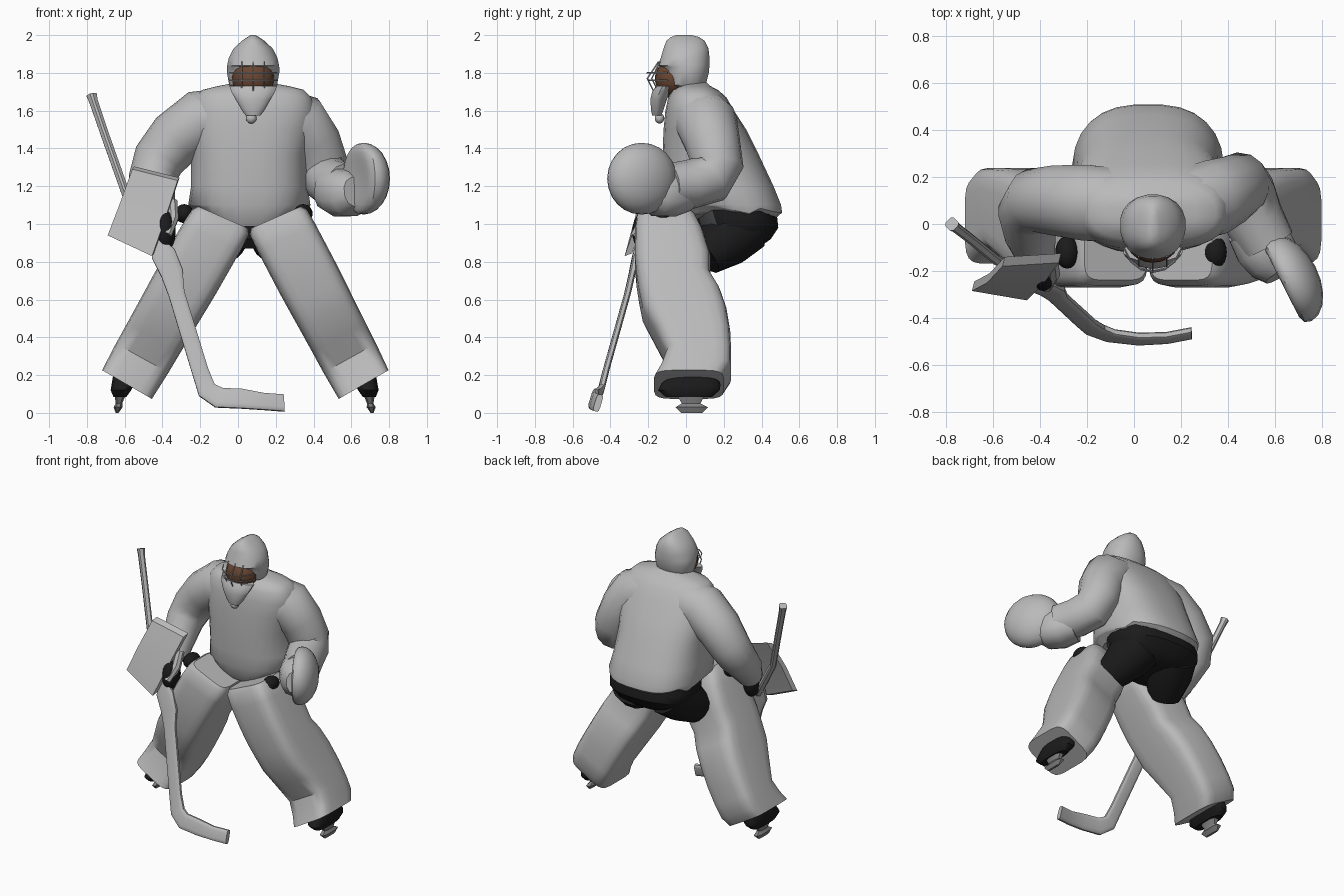
import bpy, bmesh, math
from mathutils import Vector as V, Matrix


def material(name, r, g, b):
    m = bpy.data.materials.new(name)
    m.diffuse_color = (r, g, b, 1)
    return m


GREY = material("light grey", 0.49, 0.49, 0.49)
BLACK = material("black", 0.011, 0.011, 0.011)
CHARCOAL = material("charcoal", 0.06, 0.065, 0.07)
SKIN = material("brown skin", 0.14, 0.06, 0.032)
STEEL = material("steel grey", 0.22, 0.22, 0.22)


def finish(name, bm, mats):
    bmesh.ops.recalc_face_normals(bm, faces=bm.faces)
    me = bpy.data.meshes.new(name)
    bm.to_mesh(me)
    bm.free()
    for m in mats:
        me.materials.append(m)
    for p in me.polygons:
        p.use_smooth = True
    me.set_sharp_from_angle(angle=math.radians(38))
    ob = bpy.data.objects.new(name, me)
    bpy.context.collection.objects.link(ob)
    return ob


def ring(c, u, v, n=16, p=2.0):
    """Superellipse section around c with half axes u and v."""
    c, u, v, pts = V(c), V(u), V(v), []
    for i in range(n):
        a = 2 * math.pi * (i + 0.5) / n
        x, y = math.cos(a), math.sin(a)
        x = math.copysign(abs(x) ** (2 / p), x)
        y = math.copysign(abs(y) ** (2 / p), y)
        pts.append(c + u * x + v * y)
    return pts


def loft(name, rings, *mats):
    bm = bmesh.new()
    vs = [[bm.verts.new(q) for q in r] for r in rings]
    n = len(vs[0])
    for a, b in zip(vs, vs[1:]):
        for i in range(n):
            j = (i + 1) % n
            bm.faces.new((a[i], a[j], b[j], b[i]))
    bm.faces.new(vs[0])
    bm.faces.new(vs[-1])
    return finish(name, bm, mats)


def stack(name, rows, mat, n=20, p=2.0):
    """Level sections: (z, centre x, half width, y front, y back)."""
    return loft(name, [ring((cx, (y0 + y1) / 2, z), (hx, 0, 0), (0, (y1 - y0) / 2, 0), n, p)
                       for z, cx, hx, y0, y1 in rows], mat)


def tube(name, path, mat, n=14, p=2.0):
    """Sections along a path of (x, y, z, radius)."""
    pts = [V(q[:3]) for q in path]
    rings, last = [], None
    for i, q in enumerate(path):
        t = (pts[min(i + 1, len(pts) - 1)] - pts[max(i - 1, 0)]).normalized()
        rot = t.to_track_quat('Z', 'Y') if last is None else last[0].rotation_difference(t) @ last[1]
        last = (t, rot)
        rings.append(ring(pts[i], rot @ V((q[3], 0, 0)), rot @ V((0, q[3], 0)), n, p))
    return loft(name, rings, mat)


def ball(name, c, size, mat, turn=0.0, shape=None):
    bm = bmesh.new()
    bmesh.ops.create_uvsphere(bm, u_segments=20, v_segments=12, radius=1)
    for v in bm.verts:
        if shape:
            shape(v.co)
        v.co = V((v.co.x * size[0], v.co.y * size[1], v.co.z * size[2]))
    bmesh.ops.transform(bm, matrix=Matrix.Translation(c) @ Matrix.Rotation(turn, 4, 'Z'), verts=bm.verts)
    return finish(name, bm, [mat])


# Jersey body, leaning forward, with the hem pulled up over the hips
jersey = stack("jersey", [
    (.985, .06, .27, -.08, .47), (1.02, .06, .315, -.10, .51), (1.10, .06, .325, -.12, .505),
    (1.20, .06, .31, -.125, .465), (1.37, .06, .31, -.125, .385), (1.50, .07, .33, -.12, .32),
    (1.60, .08, .33, -.11, .255), (1.67, .08, .31, -.095, .215), (1.71, .08, .27, -.07, .17),
    (1.73, .08, .19, -.03, .13), (1.75, .08, .08, -.01, .11)], GREY, 28, 2.6)
for v in jersey.data.vertices:
    if v.co.z < 1.05:
        side_pull = .075 * min(1, abs(v.co.x - .06) / .26) ** 2 * min(1, max(0, (.5 - v.co.y) / .35))
        v.co.z += side_pull + (.04 if v.co.y > .35 else 0)

# Sleeves
tube("right_sleeve", [(-.06, .08, 1.56, .16), (-.20, .09, 1.545, .165), (-.33, .10, 1.45, .152),
                      (-.42, .10, 1.34, .138), (-.455, .05, 1.24, .125), (-.44, -.05, 1.14, .11),
                      (-.42, -.13, 1.04, .085)], GREY)
tube("left_sleeve", [(.22, .08, 1.56, .16), (.33, .11, 1.53, .165), (.40, .14, 1.43, .148),
                     (.445, .165, 1.31, .14), (.47, .13, 1.24, .135), (.51, .02, 1.21, .13),
                     (.57, -.09, 1.20, .12)], GREY)

# Pants: hips with a charcoal waistband
pants = stack("pants", [(1.14, .06, .29, .0, .44), (1.03, .06, .31, .03, .485), (.98, .06, .305, .05, .49),
                        (.92, .06, .27, .04, .45), (.87, .06, .18, .07, .38)], BLACK, 24, 2.5)
pants.data.materials.append(CHARCOAL)
for f in pants.data.polygons:
    if f.center.z > 1.0 and f.center.y < .16 and abs(f.center.x - .06) > .2:
        f.material_index = 1

# Legs: thigh, pad, boot and blade, mirrored
for side, s in (("left", 1), ("right", -1)):
    def mx(x, z):
        mid = .035 + .025 * z
        return mid + s * (x - mid)

    tube(side + "_thigh", [(mx(.19, 1), .31, 1.00, .16), (mx(.23, .9), .21, .92, .155),
                           (mx(.28, .8), .10, .83, .11)], BLACK)
    ball(side + "_hip_padding", (.345 if s > 0 else -.285, -.12, 1.055), (.05, .07, .05), BLACK)
    rows = []
    for z, w, y0, y1 in [(1.035, .145, -.24, .02), (1.01, .165, -.262, .05), (.93, .17, -.272, .09),
                         (.80, .17, -.272, .13), (.70, .17, -.262, .13), (.62, .168, -.25, .18),
                         (.52, .165, -.23, .215), (.40, .162, -.165, .235), (.29, .16, -.105, .24),
                         (.21, .156, -.135, .24), (.15, .153, -.17, .20)]:
        x = .66 - (z - .16) * .525
        tilt = math.radians(24 + 7 * (1 - z))
        rows.append(ring((mx(x, z), (y0 + y1) / 2, z), (s * w * math.cos(tilt), 0, w * math.sin(tilt)),
                         (0, (y1 - y0) / 2, 0), 20, 5))
    loft(side + "_leg_pad", rows, GREY)
    stack(side + "_boot", [(.21, mx(.67, 0), .06, -.08, .16), (.15, mx(.68, 0), .06, -.135, .185),
                           (.12, mx(.69, 0), .055, -.15, .18), (.085, mx(.695, 0), .035, -.11, .14)],
          BLACK, 16, 3)
    stack(side + "_skate_blade", [(.09, mx(.695, 0), .03, -.05, .10), (.05, mx(.70, 0), .018, -.025, .08),
                                  (.03, mx(.705, 0), .025, -.06, .12), (0, mx(.71, 0), .008, -.03, .09)],
          STEEL, 8, 3)

# Head: skin, helmet shell, chin guard
tube("neck", [(.08, .0, 1.62, .08), (.08, -.03, 1.76, .085)], SKIN)
ball("face", (.08, -.07, 1.77), (.112, .095, .10), SKIN)
stack("helmet_shell", [(1.705, .08, .10, -.02, .085), (1.735, .08, .128, -.10, .105),
                       (1.80, .08, .14, -.12, .122), (1.83, .08, .14, -.13, .125),
                       (1.84, .08, .139, -.15, .126), (1.88, .08, .13, -.135, .126),
                       (1.93, .08, .104, -.12, .12), (1.97, .08, .06, -.105, .10),
                       (1.99, .08, .03, -.08, .07), (2.0, .08, .012, -.05, .03)], GREY, 20, 2.2)
stack("chin_guard", [(1.575, .08, .04, -.18, -.13), (1.60, .08, .06, -.185, -.12),
                     (1.66, .08, .095, -.19, -.10), (1.70, .08, .118, -.18, -.08),
                     (1.73, .08, .128, -.16, -.07)], GREY, 16)
ball("throat_guard", (.07, -.14, 1.56), (.028, .025, .028), GREY)

# Face cage: bowed cross bars and uprights
for z, d in ((1.76, .20), (1.80, .205)):
    tube("cage_cross_bar", [(.08 + .13 * math.sin(a), -.06 - (d - .06) * math.cos(a), z, .004)
                            for a in (-1.3, -.8, -.4, 0, .4, .8, 1.3)], GREY, 6)
for dx in (-.06, 0, .06):
    y = abs(dx) * .4
    tube("cage_upright", [(.08 + dx, -.17 + y, 1.70, .004), (.08 + dx, -.205 + y, 1.77, .004),
                          (.08 + dx, -.145 + y * .3, 1.86, .004)], GREY, 6)


# Catching glove, flattened and slightly hollow on the palm side
def pocket(co):
    if co.x < 0:
        co.x += .75 * co.x * co.x


ball("catching_glove", (.665, -.235, 1.24), (.12, .2, .19), GREY, math.radians(27), pocket)
tube("catching_glove_cuff", [(.50, -.01, 1.18, .115), (.55, -.09, 1.165, .13),
                             (.60, -.16, 1.16, .12), (.63, -.21, 1.17, .08)], GREY, 12, 2.4)

# Blocker: a bent slab from top edge to bottom edge
slab = []
for left, right in (((-.56, -.18, 1.29), (-.32, -.165, 1.23)),
                    ((-.625, -.25, 1.11), (-.385, -.255, 1.03)),
                    ((-.69, -.285, .94), (-.455, -.325, .83))):
    a, b, back = V(left), V(right), V((0.01, .04, .015))
    slab.append([a, b, b + back, a + back])
loft("blocker", slab, GREY)
ball("blocker_hand", (-.385, -.21, .96), (.055, .075, .11), BLACK)
tube("blocker_thumb", [(-.35, -.16, 1.12, .03), (-.345, -.21, 1.03, .032), (-.375, -.27, .94, .025)], GREY, 8)

# Stick: round shaft, then flat paddle running into the blade
tube("stick_shaft", [(-.775, .0, 1.685, .027), (-.765, -.01, 1.65, .022), (-.70, -.06, 1.46, .021),
                     (-.59, -.15, 1.15, .021), (-.40, -.25, .86, .024)], GREY, 8, 3)
rows = []
for x, y, z, w, deg in [(-.425, -.245, .91, .03, 20), (-.395, -.265, .84, .065, 22), (-.35, -.285, .74, .06, 18),
                        (-.325, -.31, .63, .044, 17), (-.20, -.425, .22, .045, 19), (-.165, -.45, .12, .052, 35),
                        (-.10, -.475, .08, .055, 68), (.02, -.49, .075, .052, 88), (.14, -.485, .06, .045, 94),
                        (.245, -.465, .052, .045, 92)]:
    a = math.radians(deg)
    rows.append(ring((x, y, z), (w * math.cos(a), w * math.sin(a) * .3, w * math.sin(a)),
                     (0, .017, -.004), 12, 4))
loft("stick_paddle_and_blade", rows, GREY)
